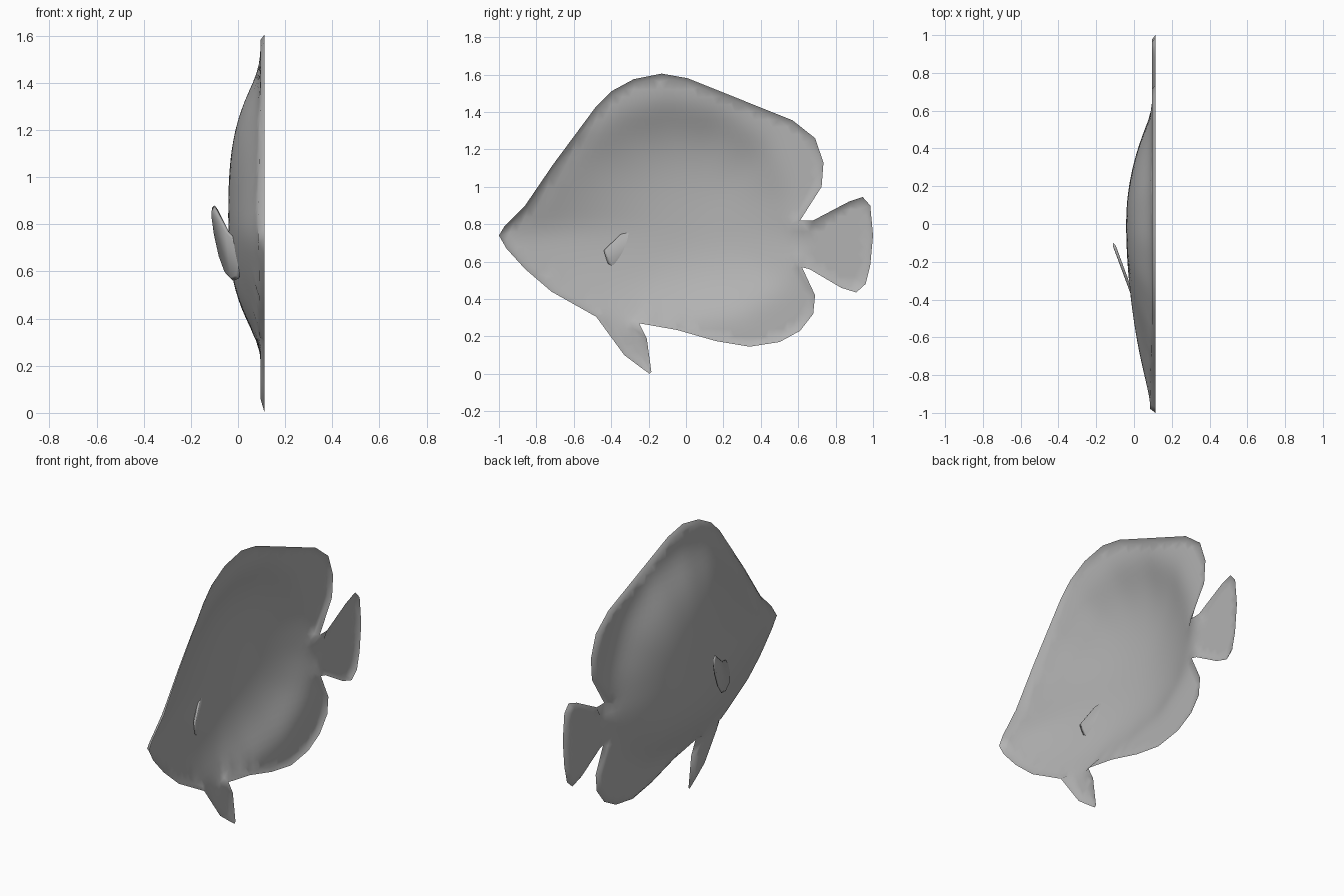
import bpy, bmesh
from mathutils import Vector
from mathutils.geometry import delaunay_2d_cdt, intersect_line_line_2d, intersect_point_line

if "Cube" in bpy.data.objects:
    bpy.data.objects.remove(bpy.data.objects["Cube"])

# Side silhouette of the half fish (y, z), clockwise from the nose
outline = [Vector(p) for p in [
    (-1, .74), (-.97, .79), (-.86, .90), (-.71, 1.12), (-.48, 1.43), (-.40, 1.51), (-.28, 1.575),
    (-.13, 1.605), (.01, 1.58), (.57, 1.355), (.69, 1.26), (.735, 1.13), (.725, 1.0), (.61, .82),
    (.68, .82), (.87, .92), (.945, .945), (.985, .90), (1, .74), (.985, .58), (.96, .48),
    (.91, .435), (.83, .46), (.66, .56), (.62, .57), (.69, .42), (.68, .32), (.61, .23),
    (.5, .17), (.34, .145), (.16, .175), (-.05, .235), (-.25, .27), (-.21, .19), (-.185, .01),
    (-.195, 0), (-.25, .04), (-.33, .1), (-.48, .305), (-.72, .44), (-.86, .56), (-.96, .67)]]
# Edge of the swollen body inside the silhouette
body_edge = [Vector(p) for p in [
    (-1, .74), (-.82, .93), (-.58, 1.23), (-.35, 1.4), (-.1, 1.46), (.2, 1.41), (.45, 1.23),
    (.57, .97), (.6, .72), (.52, .49), (.3, .34), (0, .29), (-.3, .29), (-.5, .35), (-.77, .51)]]
centre = Vector((0, .8))
RIM, FLAT, PEAK = .113, .096, -.042


def pairs(loop):
    return list(zip(loop, loop[1:] + loop[:1]))


def edge_distance(p):
    best = 9
    for a, b in pairs(outline):
        q, t = intersect_point_line(p, a, b)
        q = a if t < 0 else b if t > 1 else q.xy
        best = min(best, (p - q.xy).length)
    return best


def inside(p):
    odd = False
    for a, b in pairs(outline):
        if (a.y > p.y) != (b.y > p.y) and p.x < a.x + (p.y - a.y) * (b.x - a.x) / (b.y - a.y):
            odd = not odd
    return odd


def depth(p):
    # x of the skin: rounded dome, straighter to nose and tail, easing into flat fins
    d = p - centre
    if d.length < 1e-5:
        return PEAK
    way = d.normalized()
    t = 1
    for a, b in pairs(body_edge):
        hit = intersect_line_line_2d(centre, centre + way * 3, a, b)
        if hit:
            t = d.length / (hit - centre).length
            break
    power = way.x ** 2 * 2.05 + way.y ** 2 * (3.2 if way.y > 0 else 2.6)
    dome = PEAK + (FLAT - PEAK) * t ** power
    ease = max(.03 - abs(dome - FLAT), 0)
    return min(dome, FLAT) - ease ** 2 / .12


# Half body: one open shell with a turned-in rim
points = list(outline)
for i, p in enumerate(outline):
    tangent = (outline[(i + 1) % len(outline)] - outline[i - 1]).normalized()
    q = p + Vector((tangent.y, -tangent.x)) * .022
    if inside(q):
        points.append(q)
for a, b in pairs(outline):
    way = (b - a).normalized()
    count = int((b - a).length / .07)
    for k in range(1, count + 1):
        q = a.lerp(b, k / (count + 1)) + Vector((way.y, -way.x)) * .022
        if inside(q):
            points.append(q)
step = .04
for i in range(52):
    for j in range(42):
        q = Vector((-1 + (i + .5 * (j % 2)) * step, j * step))
        if inside(q) and edge_distance(q) > .04:
            points.append(q)
n = len(outline)
verts, _, faces, *_ = delaunay_2d_cdt(points, [(i, (i + 1) % n) for i in range(n)], [], 1, 1e-5)
gaps = [edge_distance(p) for p in verts]
co = [(RIM if g < 1e-3 else depth(p), p.x, p.y) for p, g in zip(verts, gaps)]

grey = bpy.data.materials.new("dark_grey")
grey.diffuse_color = (.45, .45, .45, 1)
grey.use_nodes = True
grey.node_tree.nodes["Principled BSDF"].inputs["Base Color"].default_value = grey.diffuse_color


def make_object(name, co, faces, relax=()):
    mesh = bpy.data.meshes.new(name)
    mesh.from_pydata(co, [], faces)
    bm = bmesh.new()
    bm.from_mesh(mesh)
    bm.verts.ensure_lookup_table()
    for _ in range(5 if relax else 0):
        bmesh.ops.smooth_vert(bm, verts=[bm.verts[i] for i in relax], factor=.5, use_axis_x=True)
    bmesh.ops.recalc_face_normals(bm, faces=bm.faces)
    for f in bm.faces:
        f.smooth = True
    if relax and sum(f.normal.x for f in bm.faces) > 0:
        bmesh.ops.reverse_faces(bm, faces=bm.faces)
    bm.to_mesh(mesh)
    bm.free()
    mesh.materials.append(grey)
    obj = bpy.data.objects.new(name, mesh)
    bpy.context.collection.objects.link(obj)


make_object("fish_half_body", co, faces, [i for i, g in enumerate(gaps) if g > .03])

# Side fin: thin lens leaning out and back through the skin
fin = [Vector(p) for p in [
    (-.44, .66), (-.425, .61), (-.41, .57), (-.34, .56), (-.26, .59), (-.19, .66), (-.13, .76),
    (-.1, .84), (-.1, .87), (-.13, .88), (-.28, .77), (-.35, .745)]]
m = len(fin)
mid = sum(fin, Vector((0, 0))) / m


def fin_point(p, off):
    return (-.11 + (-.1 - p.x) * .37 + off, p.x, p.y)


co = [fin_point(mid.lerp(p, s), o) for s, o in ((.9, -.008), (1, 0), (.9, .008)) for p in fin]
faces = [list(range(m)), list(range(3 * m - 1, 2 * m - 1, -1))]
for r in (0, m):
    faces += [(r + i, r + m + i, r + m + (i + 1) % m, r + (i + 1) % m) for i in range(m)]
make_object("side_fin", co, faces)
